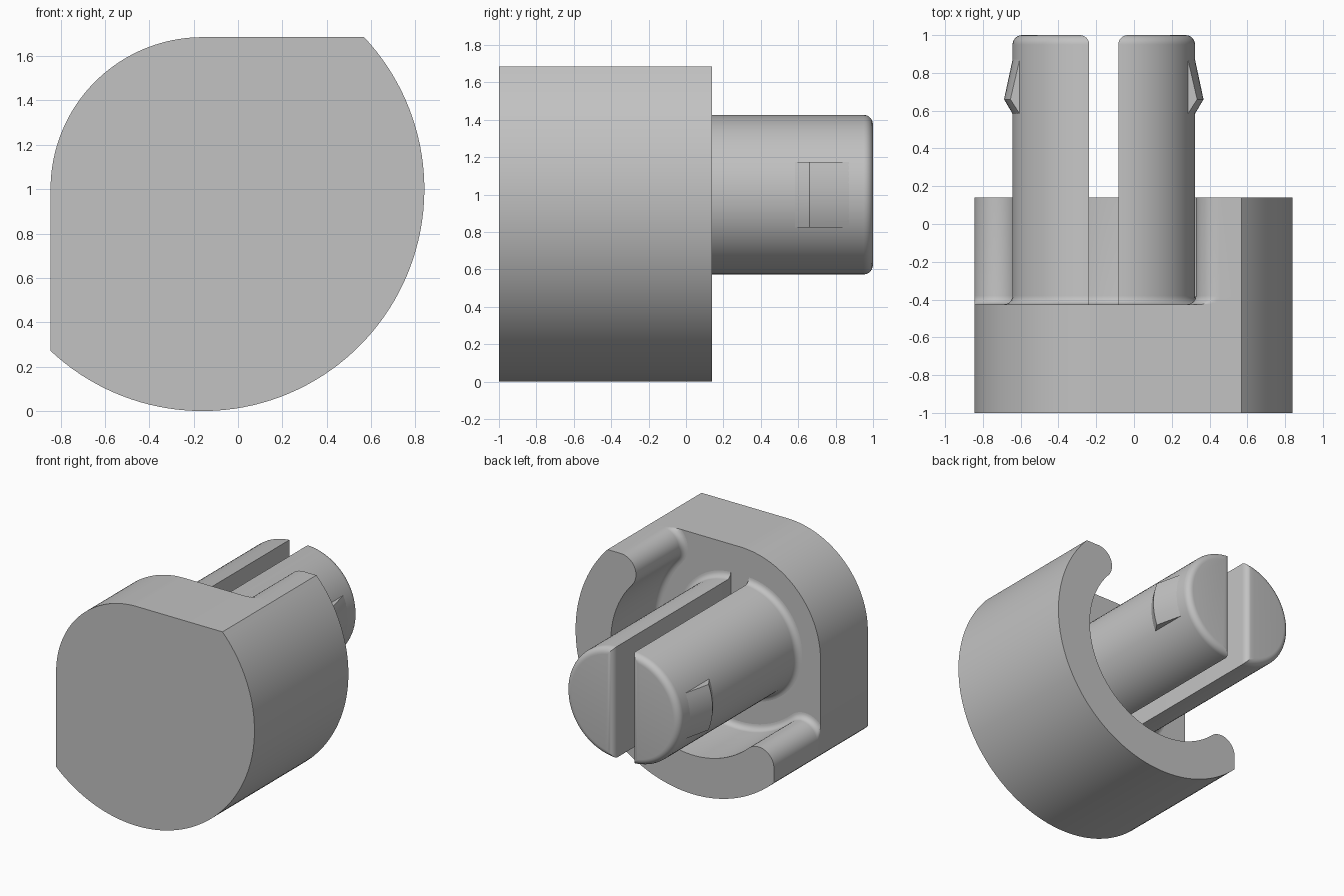
import bpy, bmesh
from math import sin, cos, acos, atan2, hypot, sqrt, radians, pi

if "Cube" in bpy.data.objects:
    bpy.data.objects.remove(bpy.data.objects["Cube"], do_unlink=True)

AXIS_X, AXIS_Z = -0.16, 1.0          # common axis of body and peg
R_OUT, FLAT, R_IN = 1.0, 0.685, 0.70  # outer radius, flat distance, recess radius
FRONT, FLOOR, RIM, TIP = -1.0, -0.425, 0.14, 1.0
FILLET = 0.045

grey = bpy.data.materials.new("plain grey")
grey.use_nodes = True
grey.diffuse_color = (0.54, 0.54, 0.54, 1)
grey.node_tree.nodes["Principled BSDF"].inputs["Base Color"].default_value = grey.diffuse_color


def arc(cu, cw, r, a0, a1, n):
    """Points along a circular arc, angles in radians."""
    return [(cu + r * cos(a0 + (a1 - a0) * i / n),
             cw + r * sin(a0 + (a1 - a0) * i / n)) for i in range(n + 1)]


def loft(name, sections):
    """Skin a list of (y, outline) sections and cap both ends."""
    bm = bmesh.new()
    rings = [[bm.verts.new((AXIS_X + u, y, AXIS_Z + w)) for u, w in pts]
             for y, pts in sections]
    for a, b in zip(rings, rings[1:]):
        n = len(a)
        for i in range(n):
            j = (i + 1) % n
            bm.faces.new((a[i], a[j], b[j], b[i]))
    bm.faces.new(rings[0])
    bm.faces.new(rings[-1])
    bmesh.ops.recalc_face_normals(bm, faces=bm.faces)
    mesh = bpy.data.meshes.new(name)
    bm.to_mesh(mesh)
    bm.free()
    mesh.materials.append(grey)
    obj = bpy.data.objects.new(name, mesh)
    bpy.context.collection.objects.link(obj)
    bpy.ops.object.select_all(action='DESELECT')
    obj.select_set(True)
    bpy.context.view_layer.objects.active = obj
    bpy.ops.object.shade_smooth_by_angle(angle=radians(30))
    return obj


def foot_steps(n=6):
    """(y, flare) pairs of a concave quarter-round rising from the floor."""
    return [(FLOOR + FILLET * (1 - cos(t)), FILLET * (1 - sin(t)))
            for t in (pi / 2 * i / n for i in range(n + 1))]


# Body: round block with two flats joined by a smaller arc
corner = atan2(FLAT, sqrt(R_OUT ** 2 - FLAT ** 2))
outer = arc(0, 0, R_OUT, -pi / 2 - corner, corner, 72)
body = outer + arc(0, 0, FLAT, pi / 2, pi, 40)
loft("body_block", [(FRONT, body), (FLOOR, body)])

# Wall: C-shaped rim with rounded ends, filleted into the floor
R_END = 0.13
end_w = FLAT - R_END
end_u = sqrt((R_IN + R_END) ** 2 - end_w ** 2)
lean = atan2(end_w, end_u)


def wall_outline(flare):
    end = arc(end_u, end_w, R_END + flare, pi / 2, pi + lean, 16)
    end = [(u, min(w, FLAT)) for u, w in end]
    inner = arc(0, 0, R_IN - flare, lean, -pi / 2 - lean, 64)[1:-1]
    far_end = [(-w, -u) for u, w in reversed(end)]
    return outer + end + inner + far_end


loft("rim_wall", [(y, wall_outline(f)) for y, f in foot_steps()]
     + [(RIM, wall_outline(0))])

# Peg: two half-round prongs with a slot between, each with a snap catch
R_PEG, SHIFT, SLOT, ROUND = 0.427, 0.056, 0.077, 0.05


def prong_outline(side, grow):
    r = R_PEG + grow
    flat = SLOT + max(0, -grow)
    a = acos((flat - SHIFT) / r)
    return [(side * u, w) for u, w in arc(SHIFT, 0, r, -a, a, 40)]


def catch_outline(side, r):
    half, n, core = 0.175, 12, 0.34
    ws = [half * (2 * i / n - 1) for i in range(n + 1)]
    skin = [(side * (SHIFT + sqrt(r * r - w * w)), w) for w in ws]
    return skin + [(side * core, half), (side * core, -half)]


for side, label in ((1, "left"), (-1, "right")):
    steps = foot_steps()
    for i in range(7):
        t = pi / 2 * i / 6
        steps.append((TIP - ROUND * (1 - sin(t)), -ROUND * (1 - cos(t))))
    loft(label + "_prong", [(y, prong_outline(side, g)) for y, g in steps])
    loft(label + "_catch", [(y, catch_outline(side, r)) for y, r in
                            ((0.58, 0.425), (0.66, 0.472), (0.88, 0.425))])
